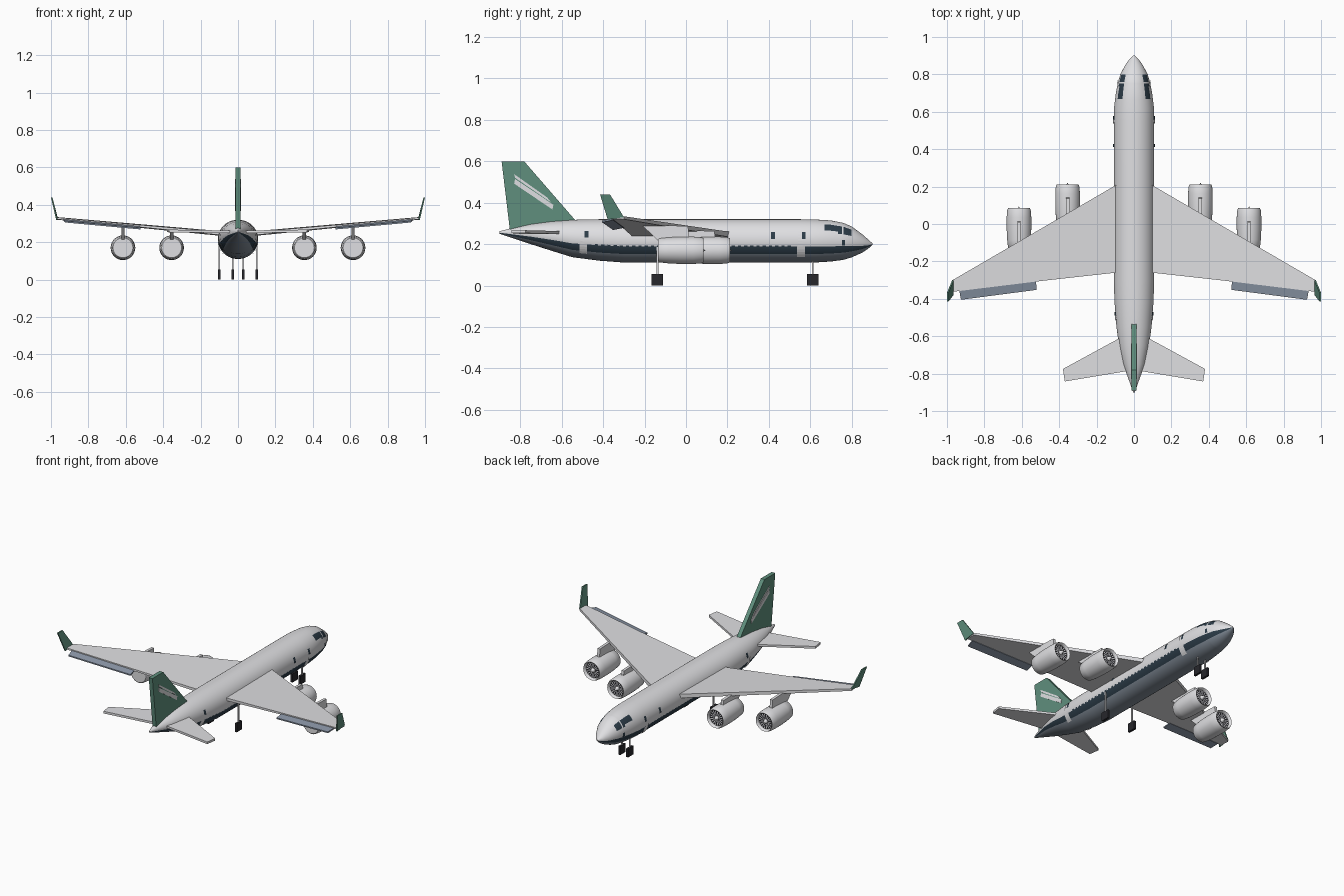
import bpy, bmesh, math
from mathutils import Vector

if "Cube" in bpy.data.objects:
    bpy.data.objects.remove(bpy.data.objects["Cube"])


def material(name, r, g, b):
    m = bpy.data.materials.new(name)
    m.use_nodes = True
    m.diffuse_color = (r, g, b, 1)
    m.node_tree.nodes["Principled BSDF"].inputs["Base Color"].default_value = (r, g, b, 1)
    return m


WHITE = material("off white", .74, .74, .76)
GREEN = material("green", .115, .275, .205)
NAVY = material("dark slate", .025, .045, .065)
BELLY = material("belly grey", .22, .26, .31)
FLAP = material("flap blue grey", .26, .31, .39)
BLACK = material("tyre black", .02, .02, .025)


def finish(name, bm, mats, smooth=None, closed=True):
    if closed:
        bmesh.ops.recalc_face_normals(bm, faces=bm.faces)
    mesh = bpy.data.meshes.new(name)
    bm.to_mesh(mesh)
    bm.free()
    ob = bpy.data.objects.new(name, mesh)
    bpy.context.collection.objects.link(ob)
    for m in mats:
        mesh.materials.append(m)
    if smooth:
        bpy.ops.object.select_all(action='DESELECT')
        ob.select_set(True)
        bpy.context.view_layer.objects.active = ob
        bpy.ops.object.shade_smooth_by_angle(angle=math.radians(smooth))
    return ob


def slab(name, pts, offset, mat):
    """Flat outline thickened by +-offset; offset may be one per point."""
    bm = bmesh.new()
    offs = offset if isinstance(offset, list) else [offset] * len(pts)
    lo = [bm.verts.new(Vector(p) - Vector(o)) for p, o in zip(pts, offs)]
    hi = [bm.verts.new(Vector(p) + Vector(o)) for p, o in zip(pts, offs)]
    bm.faces.new(lo[::-1])
    bm.faces.new(hi)
    for i in range(len(pts)):
        j = (i + 1) % len(pts)
        bm.faces.new((lo[i], lo[j], hi[j], hi[i]))
    return finish(name, bm, [mat])


def box(name, center, size, mat):
    x, y, z = center
    a, b, c = (s / 2 for s in size)
    slab(name, [(x - a, y - b, z), (x + a, y - b, z), (x + a, y + b, z), (x - a, y + b, z)],
         (0, 0, c), mat)


# Fuselage stations: y, half width, bottom, top
STATIONS = [(-.9, .004, .25, .262), (-.85, .022, .233, .275), (-.75, .058, .2, .297),
            (-.65, .08, .168, .31), (-.55, .094, .137, .317), (-.42, .104, .12, .32),
            (-.3, .108, .111, .32), (.55, .108, .11, .32), (.62, .107, .111, .319),
            (.7, .097, .116, .314), (.76, .085, .124, .302), (.8, .073, .136, .285),
            (.85, .047, .158, .248), (.88, .025, .178, .222), (.9, .004, .196, .204)]


def hull(y, deg, off=0.0, side=1):
    """Point on the fuselage at station y and angle above the midline."""
    for p, q in zip(STATIONS, STATIONS[1:]):
        if y <= q[0]:
            break
    t = (y - p[0]) / (q[0] - p[0])
    w, lo, hi = (p[k] + (q[k] - p[k]) * t for k in (1, 2, 3))
    a = math.radians(deg)
    return Vector((side * (w + off) * math.cos(a), y,
                   (lo + hi) / 2 + ((hi - lo) / 2 + off) * math.sin(a)))


# Fuselage skin, with stripe, belly and cockpit glass chosen by position
SEG = 48
rings = sorted([s[0] for s in STATIONS] + [.668, .735, .752, -.1, .1, .3])
bm = bmesh.new()
grid = [[bm.verts.new(hull(y, 360 * i / SEG)) for i in range(SEG)] for y in rings]
for r in range(len(rings) - 1):
    mid = (rings[r] + rings[r + 1]) / 2
    for i in range(SEG):
        j = (i + 1) % SEG
        f = bm.faces.new((grid[r][i], grid[r][j], grid[r + 1][j], grid[r + 1][i]))
        deg = math.degrees(math.asin(math.sin(math.radians(360 * (i + .5) / SEG))))
        rear_glass = .668 < mid < .752 and 30 < deg < 52.5
        front_glass = .76 < mid < .8 and 22.5 < deg < 52.5
        low_glass = .735 < mid < .752 and 22.5 < deg < 52.5
        if deg < -37.5:
            f.material_index = 2
        elif deg < -15 or rear_glass or front_glass or low_glass:
            f.material_index = 1
bm.faces.new(grid[0])
bm.faces.new(grid[-1])
finish("fuselage", bm, [WHITE, NAVY, BELLY], 40)


def patches(name, spans, off, mat):
    """Thin plates that follow the fuselage on both sides: y0, y1, angle0, angle1."""
    bm = bmesh.new()
    for y0, y1, a0, a1 in spans:
        n = max(1, round((a1 - a0) / 7.5))
        for side in (1, -1):
            for k in range(n):
                b0, b1 = (a0 + (a1 - a0) * t / n for t in (k, k + 1))
                vs = [bm.verts.new(hull(y, a, off, side))
                      for y, a in ((y0, b0), (y1, b0), (y1, b1), (y0, b1))]
                bm.faces.new(vs[::side])
    finish(name, bm, [mat], closed=False)


# Doors, door windows and cabin windows
patches("doors", [(.535, .575, -45, -14), (.54, .562, -14, 25),
                  (-.515, -.478, -45, -14), (-.51, -.49, -14, 25)], .004, WHITE)
patches("round_windows", [(y - .009, y + .009, 5, 23) for y in (-.48, -.06, .42, .568)]
        + [(.752, .768, -12, 4)], .005, NAVY)
patches("cabin_windows", [(-.44 + .03 * i, -.424 + .03 * i, -16, -12) for i in range(32)],
        .002, NAVY)

# Tail fin with two pale bars
slab("tail_fin", [(0, -.53, .31), (0, -.78, .598), (0, -.89, .598), (0, -.85, .265)],
     (.013, 0, 0), GREEN)
slab("fin_bar_lower", [(0, -.83, .492), (0, -.645, .367), (0, -.64, .39), (0, -.825, .514)],
     (.016, 0, 0), WHITE)
slab("fin_bar_upper", [(0, -.825, .52), (0, -.65, .4), (0, -.67, .425), (0, -.83, .538)],
     (.016, 0, 0), WHITE)


def wing_z(x):
    return .238 + .092 * x


def engine(name, x, front):
    """Lathed nacelle with recessed fan, blades, spinner and pylon."""
    z, n = .17, 32
    profile = [(.05, -.02), (.054, -.003), (.058, 0), (.063, -.012), (.066, -.05),
               (.066, -.11), (.063, -.17), (.058, -.215), (.053, -.22)]
    bm = bmesh.new()

    def ring(r, y):
        return [bm.verts.new((x + r * math.cos(math.tau * i / n), front + y,
                              z + r * math.sin(math.tau * i / n))) for i in range(n)]
    rows = [ring(r, y) for r, y in profile]
    for a, b in zip(rows, rows[1:]):
        for i in range(n):
            bm.faces.new((a[i], a[(i + 1) % n], b[(i + 1) % n], b[i]))
    bm.faces.new(rows[0]).material_index = 1
    bm.faces.new(rows[-1])
    finish(name + "_nacelle", bm, [WHITE, BLACK], 40)

    bm = bmesh.new()
    blades = 18
    for i in range(blades):
        a = math.tau * i / blades
        vs = [(r, a + d) for r, d in ((.014, -.08), (.049, -.07), (.049, .07), (.014, .08))]
        bm.faces.new([bm.verts.new((x + r * math.cos(t), front - .017, z + r * math.sin(t)))
                      for r, t in vs][::-1])
    finish(name + "_fan_blades", bm, [WHITE], closed=False)

    bm = bmesh.new()
    tip = bm.verts.new((x, front + .01, z))
    base = ring(.014, -.018)
    for i in range(n):
        bm.faces.new((base[i], base[(i + 1) % n], tip))
    bm.faces.new(base)
    finish(name + "_spinner", bm, [WHITE], 40)

    top = wing_z(abs(x))
    slab(name + "_pylon", [(x, front - .07, .225), (x, front - .075, top - .008),
                           (x, front - .3, top), (x, front - .22, .215)], (.009, 0, 0), WHITE)


for s, word in ((1, "left"), (-1, "right")):
    # Wing, flap, winglet and stabiliser
    outline = [(.05, .235), (.97, -.3), (.965, -.362), (.5, -.305), (.05, -.255)]
    thick = [.013, .007, .005, .006, .009]
    slab(word + "_wing", [(s * x, y, wing_z(x)) for x, y in outline],
         [(0, 0, t) for t in thick], WHITE)
    slab(word + "_flap", [(s * x, y, wing_z(x) - d) for x, y, d in
                          ((.525, -.3, .004), (.935, -.352, .004),
                           (.925, -.405, .014), (.52, -.352, .014))], (0, 0, .004), FLAP)
    slab(word + "_winglet", [(s * .968, -.3, .33), (s * .968, -.378, .318),
                             (s * .996, -.415, .44), (s * .996, -.367, .44)],
         (.004, 0, 0), GREEN)
    slab(word + "_stabiliser", [(s * .04, -.59, .255), (s * .38, -.775, .26),
                                (s * .37, -.842, .26), (s * .03, -.785, .255)],
         (0, 0, .007), WHITE)
    engine(word + "_inner_engine", s * .355, .212)
    engine(word + "_outer_engine", s * .615, .085)
    # Landing gear
    for part, x, y, top in (("main", .1, -.138, .2), ("nose", .028, .612, .13)):
        box(f"{word}_{part}_wheel", (s * x, y, .0275), (.014, .055, .055), BLACK)
        box(f"{word}_{part}_strut", (s * x, y, (top + .05) / 2), (.007, .009, top - .05), WHITE)
